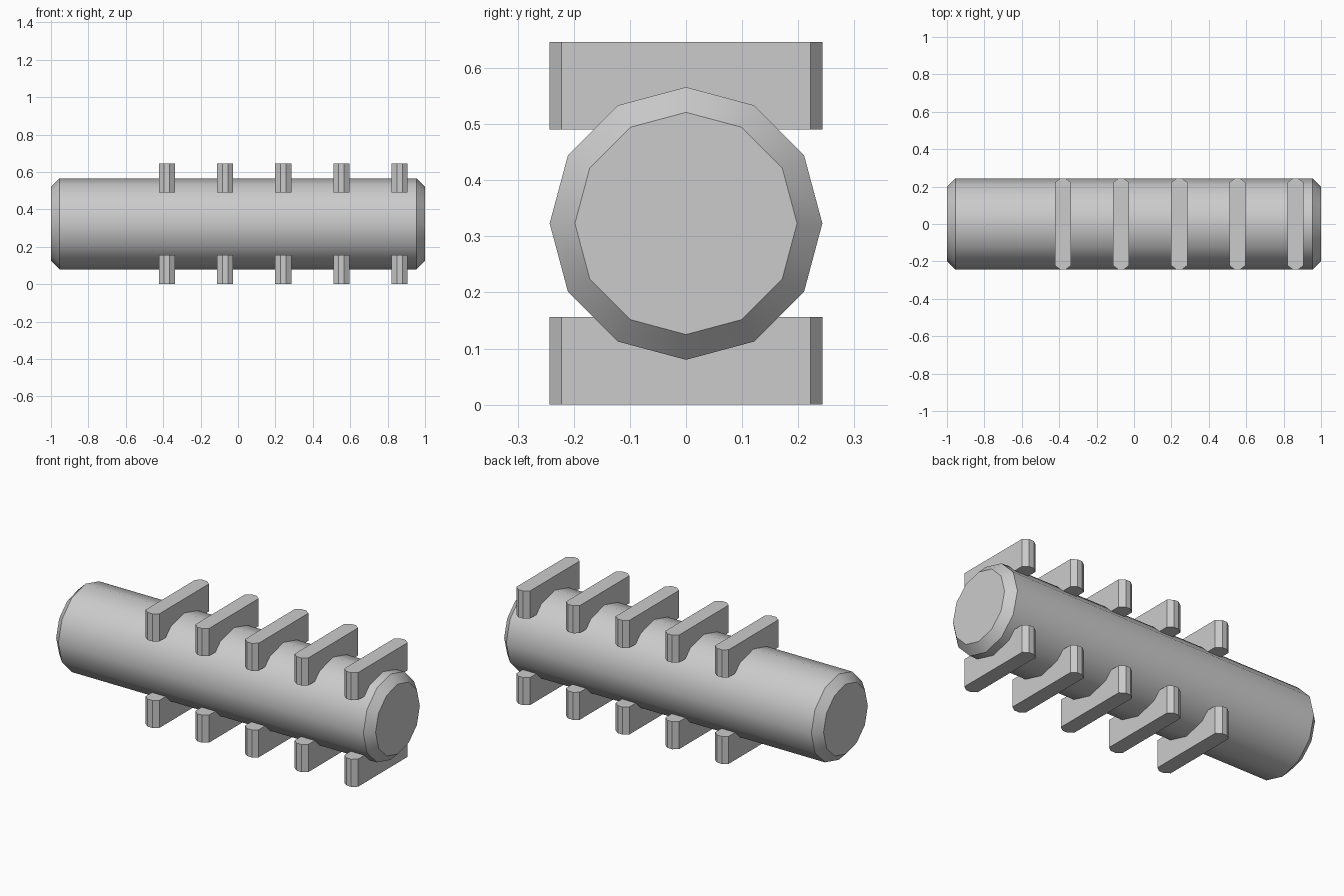
import bpy, bmesh, math

if "Cube" in bpy.data.objects:
    bpy.data.objects.remove(bpy.data.objects["Cube"])

AXIS_Z = 0.323   # height of the shaft axis
RADIUS = 0.243


def make_object(name, bm):
    bmesh.ops.recalc_face_normals(bm, faces=bm.faces)
    mesh = bpy.data.meshes.new(name)
    bm.to_mesh(mesh)
    bm.free()
    obj = bpy.data.objects.new(name, mesh)
    bpy.context.collection.objects.link(obj)
    return obj


# Shaft: 12-sided rod with chamfered ends, smooth around its girth
bm = bmesh.new()
rings = []
for x, r in [(-1, 0.198), (-0.955, RADIUS), (0.955, RADIUS), (1, 0.198)]:
    angles = [math.tau * i / 12 for i in range(12)]
    rings.append([bm.verts.new((x, r * math.cos(a), AXIS_Z + r * math.sin(a))) for a in angles])
for a, b in zip(rings, rings[1:]):
    for i in range(12):
        j = (i + 1) % 12
        bm.faces.new((a[i], a[j], b[j], b[i]))
bm.faces.new(rings[0])
bm.faces.new(rings[-1])
shaft = make_object("shaft", bm)
bpy.context.view_layer.objects.active = shaft
shaft.select_set(True)
bpy.ops.object.shade_smooth_by_angle(angle=math.radians(35))


# Fins: flat bars with chamfered ends, crossing the shaft above and below
def fin(name, x, z0, z1):
    quarter = [(0.043, 0.222), (0.015, 0.243)]
    half = quarter + [(-px, py) for px, py in reversed(quarter)]
    outline = half + [(-px, -py) for px, py in half]
    bm = bmesh.new()
    base = bm.faces.new([bm.verts.new((x + px, py, z0)) for px, py in outline])
    top = bmesh.ops.extrude_face_region(bm, geom=[base], use_keep_orig=True)
    verts = [v for v in top["geom"] if isinstance(v, bmesh.types.BMVert)]
    bmesh.ops.translate(bm, verts=verts, vec=(0, 0, z1 - z0))
    make_object(name, bm)


for i in range(5):
    x = -0.38 + 0.311 * i
    fin(f"upper_fin_{i + 1}", x, 0.49, 0.646)
    fin(f"lower_fin_{i + 1}", x, 0.0, 0.156)
